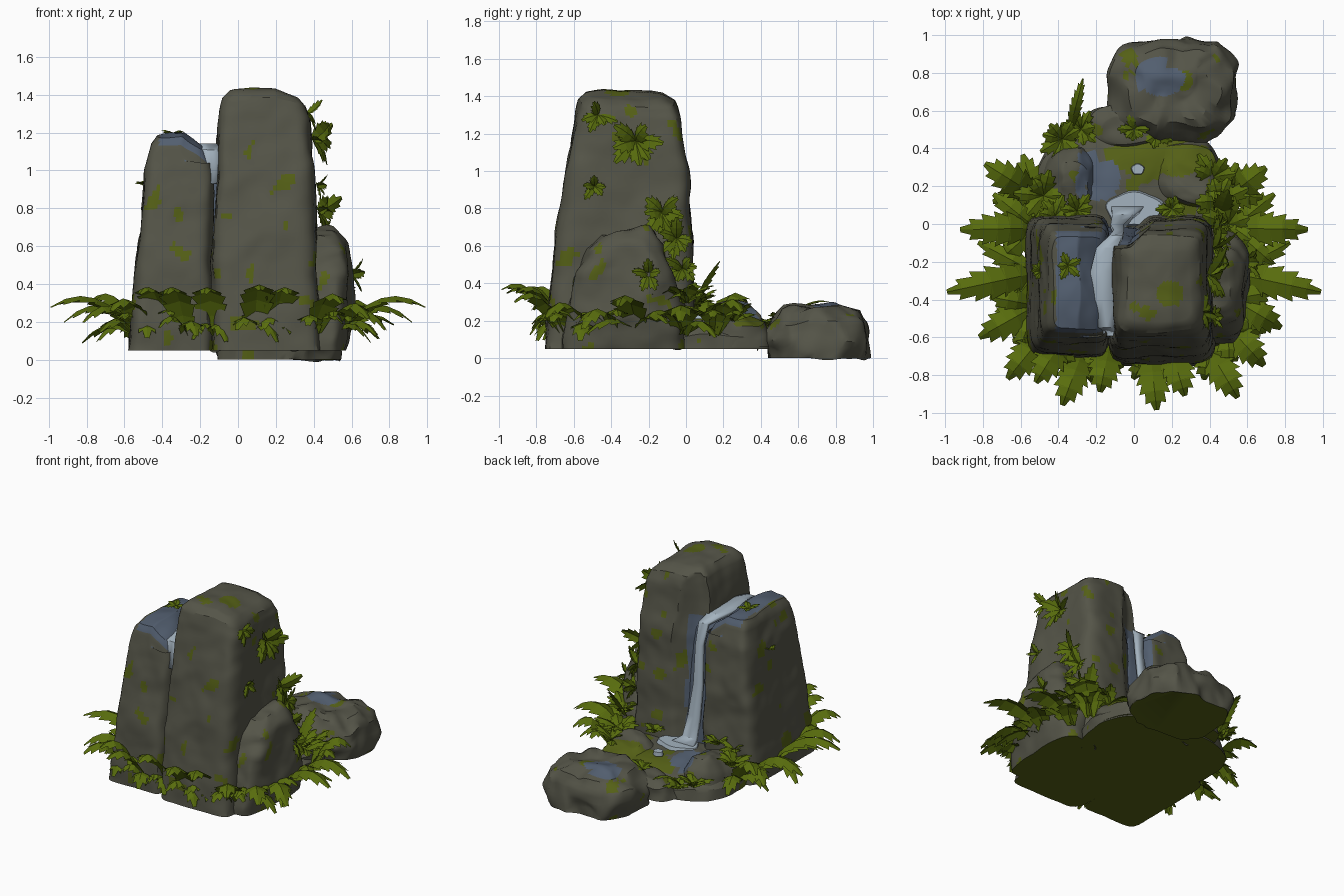
import bpy, bmesh, math, random
from mathutils import Vector, noise

if "Cube" in bpy.data.objects:
    bpy.data.objects.remove(bpy.data.objects["Cube"])

random.seed(4)


def mat(name, r, g, b):
    m = bpy.data.materials.new(name)
    m.diffuse_color = (r, g, b, 1)
    m.use_nodes = True
    m.node_tree.nodes["Principled BSDF"].inputs["Base Color"].default_value = m.diffuse_color
    return m


ROCK, MOSS, WET, WATER, LEAF = 0, 1, 2, 3, 4
MATS = [mat("grey_rock", .09, .09, .065), mat("moss_green", .09, .117, .008),
        mat("wet_rock", .085, .113, .16), mat("water", .37, .45, .52),
        mat("leaf_green", .098, .152, .004)]


def finish(bm, name, smooth=32):
    me = bpy.data.meshes.new(name)
    bm.to_mesh(me)
    bm.free()
    for m in MATS:
        me.materials.append(m)
    ob = bpy.data.objects.new(name, me)
    bpy.context.collection.objects.link(ob)
    if smooth:
        bpy.ops.object.select_all(action='DESELECT')
        ob.select_set(True)
        bpy.context.view_layer.objects.active = ob
        bpy.ops.object.shade_smooth_by_angle(angle=math.radians(smooth))
    return ob


def rock(name, rings, n=4, amp=.02, freq=4, rule=None, tweak=None, sides=88, moss=.46):
    """Loft of rounded rectangles (z, x0, x1, y0, y1), roughened, coloured by rule."""
    levels = []
    for a, b in zip(rings, rings[1:]):
        k = max(1, math.ceil((b[0] - a[0]) / .025))
        levels += [[p + (q - p) * i / k for p, q in zip(a, b)] for i in range(k)]
    levels.append(rings[-1])
    z, x0, x1, y0, y1 = rings[-1]
    for s in (.9, .8, .7, .6, .5, .4, .3, .2, .1, .03):          # closing rings on top
        cx, cy, hx, hy = (x0 + x1) / 2, (y0 + y1) / 2, (x1 - x0) / 2 * s, (y1 - y0) / 2 * s
        levels.append((z + .015 * (1 - s * s), cx - hx, cx + hx, cy - hy, cy + hy))
    bm = bmesh.new()
    loops = []
    for li, (z, x0, x1, y0, y1) in enumerate(levels):
        loop = []
        for i in range(sides):
            a = 2 * math.pi * i / sides
            c, s = math.cos(a), math.sin(a)
            r = (abs(c) ** n + abs(s) ** n) ** (-1 / n)
            v = Vector(((x0 + x1) / 2 + c * r * (x1 - x0) / 2,
                        (y0 + y1) / 2 + s * r * (y1 - y0) / 2, z))
            if tweak:
                v = tweak(v)
            v += noise.noise_vector(v * freq) * amp + noise.noise_vector(v * 11) * amp * .3
            if li == 0:
                v.z = z
            loop.append(bm.verts.new(v))
        loops.append(loop)
    for a, b in zip(loops, loops[1:]):
        for i in range(sides):
            j = (i + 1) % sides
            bm.faces.new((a[i], a[j], b[j], b[i]))
    bm.faces.new(loops[-1])
    bm.faces.new(loops[0][::-1])
    bm.normal_update()
    for f in bm.faces:
        c = f.calc_center_median()
        if f.normal.z < -.9 or noise.noise(c * 8 + Vector((3, 1, 7))) > moss:
            f.material_index = MOSS
        if rule and f.normal.z > -.9:
            k = rule(c, f.normal)
            if k is not None:
                f.material_index = k
    return finish(bm, name)


# Tall rock columns
def notch(v):                                  # bevelled groove for the waterfall
    v.y = min(v.y, -.03 - .07 * v.z + max(0, v.x + .03) * .8)
    if v.z > 1.25 and v.x > .2:                # worn right shoulder
        v.z -= (v.x - .2) * (v.z - 1.25) * 2
    return v


def tall_rule(c, n):
    if c.x < .02 and c.y > -.18 and c.z < 1.1 and n.y > -.3:
        return WET
    if n.z > .6 and (c.x - .19) ** 2 + (c.y + .37) ** 2 < .005:
        return MOSS


rock("tall_column", [(.05, -.14, .44, -.76, .04), (.65, -.135, .415, -.695, .03),
                     (1.0, -.12, .395, -.64, .005), (1.3, -.09, .37, -.59, -.04),
                     (1.38, -.075, .35, -.57, -.07), (1.415, -.04, .31, -.53, -.13)],
     n=8, tweak=notch, rule=tall_rule)


def slope(v):                                  # top dips toward the stream
    if v.z > 1.05 and v.x > -.29:
        v.z -= (v.x + .29) * .75
    return v


rock("short_column", [(.05, -.58, -.14, -.71, .05), (.6, -.53, -.14, -.67, .03),
                      (1.0, -.49, -.14, -.605, .0), (1.14, -.46, -.145, -.57, -.03),
                      (1.18, -.43, -.16, -.55, -.06)], n=8, tweak=slope,
     rule=lambda c, n: WET if n.z > .35 and c.x > -.41 and c.z > 1
     or n.x > .5 and c.y > -.2 and c.z > .15 else None)

rock("fall_wall", [(.05, -.22, .06, -.45, .0), (.6, -.21, .05, -.45, -.04),
                   (1.02, -.2, .0, -.45, -.09), (1.09, -.19, -.02, -.45, -.12)],
     n=6, amp=.01, rule=lambda c, n: WET)

# Rocks leaning at the foot of the columns
rock("side_rock", [(.05, .25, .57, -.65, -.02), (.25, .25, .59, -.64, -.02),
                   (.45, .26, .6, -.6, -.06), (.6, .28, .56, -.55, -.1),
                   (.68, .3, .5, -.48, -.18)], n=3.2, amp=.045)
rock("pool_ground", [(.05, -.53, .47, -.2, .52), (.12, -.53, .47, -.2, .51),
                     (.17, -.49, .43, -.2, .47), (.205, -.4, .36, -.18, .36)],
     n=2.7, amp=.03, sides=120, moss=.35,
     rule=lambda c, n: WET if (c.x + .19) ** 2 + (c.y - .24) ** 2 < .014 else
     (MOSS if ((c.x - .12) / .31) ** 2 + ((c.y - .36) / .14) ** 2
      < 1 + noise.noise(c * 9) and n.z > .4 else None))
rock("left_bank_rock", [(.06, -.5, -.19, .03, .44), (.2, -.49, -.2, .04, .42),
                        (.28, -.44, -.23, .09, .36), (.31, -.38, -.26, .14, .3)],
     n=2.6, amp=.05, rule=lambda c, n: WET if n.x > .3 and c.x > -.31 and c.y < .38 else None)
rock("right_bank_rock", [(.06, .08, .46, .05, .44), (.18, .1, .45, .06, .42),
                         (.24, .18, .4, .1, .34)], n=2.4, amp=.05,
     rule=lambda c, n: MOSS if n.z > .6 and c.y > .24 + .1 * noise.noise(c * 9) else None)
rock("link_rock", [(.06, -.27, .14, .38, .62), (.15, -.25, .14, .39, .61),
                   (.2, -.17, .1, .43, .55)], n=2.8, amp=.05)
rock("back_boulder", [(0, -.1, .52, .46, .965), (.1, -.11, .555, .45, .975),
                      (.18, -.1, .54, .46, .96), (.25, -.04, .47, .52, .92),
                      (.285, .05, .36, .6, .84)], n=3.2, amp=.055, freq=6,
     rule=lambda c, n: WET if ((c.x - .13) / .13) ** 2 + ((c.y - .78) / .1) ** 2
     < 1 + noise.noise(c * 7) * .6 and n.z > .4 else
     (MOSS if (c.x - .26) ** 2 + (c.y - .76) ** 2 < .003 or
      (c.x + .02) ** 2 + (c.y - .88) ** 2 < .002 else None))


# Stream and waterfall: ribbon of (x, y, z, half width)
path = [(-.135, -.58, .93, .025), (-.145, -.54, 1.1, .045), (-.165, -.4, 1.13, .065),
        (-.165, -.25, 1.13, .065), (-.145, -.13, 1.12, .055), (-.095, -.07, 1.07, .035),
        (-.08, -.045, .92, .028), (-.09, -.015, .65, .034), (-.075, .01, .42, .045),
        (-.06, .04, .27, .055), (-.03, .09, .225, .09)]
bm = bmesh.new()
rows = [[bm.verts.new((x + s * w, y, z)) for s in (-1, 0, 1)] for x, y, z, w in path]
for a, b in zip(rows, rows[1:]):
    for i in (0, 1):
        bm.faces.new((a[i], a[i + 1], b[i + 1], b[i])).material_index = WATER
fall = finish(bm, "waterfall")
mod = fall.modifiers.new("thickness", 'SOLIDIFY')
mod.thickness, mod.offset = .025, 0


def puddle(name, cx, cy, z, rx, ry):
    bm = bmesh.new()
    bmesh.ops.create_cone(bm, cap_ends=True, segments=32, radius1=1, radius2=.9, depth=1)
    for v in bm.verts:
        k = 1 + .05 * math.sin(5 * math.atan2(v.co.y, v.co.x))
        v.co = Vector((cx + v.co.x * rx * k, cy + v.co.y * ry * k, z + v.co.z * .03))
    for f in bm.faces:
        f.material_index = WATER
    finish(bm, name)


puddle("splash_pool", .0, .08, .225, .16, .095)
puddle("splash_drop", .02, .29, .235, .035, .03)


# Plants: serrated, folded, arching leaves
def leaf(bm, a, b, w, arch, teeth=5):
    a, b = Vector(a), Vector(b)
    d = b - a
    side = d.cross(Vector((0, 0, 1)))
    side = side.normalized() if side.length > 1e-4 else Vector((1, 0, 0))

    def at(t):
        return a + d * t + Vector((0, 0, arch * 4 * t * (1 - t)))

    def wid(t):
        return w * math.sin(math.pi * min(1, .15 + .85 * t)) ** .8 if t < 1 else 0
    mids = [bm.verts.new(at(i / teeth)) for i in range(teeth + 1)]
    for s in (-1, 1):
        for i in range(teeth):
            t0, t1 = i / teeth, (i + 1.3) / teeth
            off = lambda t, k: at(t) + side * s * k - Vector((0, 0, .4 * k))
            p = bm.verts.new(off(t0, .65 * wid(t0)))
            q = bm.verts.new(off(min(t1, 1), wid((i + .8) / teeth)))
            f = (mids[i], p, q, mids[i + 1])
            bm.faces.new(f if s > 0 else f[::-1]).material_index = LEAF


# Ring of ferns round the base, given by leaf tips (x, y, z)
tips = [(-.79, .32, .3), (-.92, -.03, .2), (-.99, -.36, .28), (-.82, -.6, .2),
        (-.67, -.82, .26), (-.38, -.96, .35), (-.18, -.89, .35), (-.52, -.84, .35),
        (.7, .3, .25), (.92, -.03, .2), (.99, -.36, .28), (.78, -.55, .16),
        (.69, -.75, .22), (.55, -.92, .3), (.27, -.91, .35), (.12, -.985, .37)]
bm = bmesh.new()
for x, y, z in tips:
    # root on the rock foot, clamped to its outline
    root = Vector((max(-.52, min(.52, x * .72)), max(-.68, min(.15, y * .72)), .13))
    tip = Vector((x, y, z))
    leaf(bm, root, tip, .095, .12, 6)
    for s in (-1, 1):                          # lower, shorter companions
        d = (tip - root) * (.55 if y < -.8 else .72)
        c, sn = math.cos(.7 * s), math.sin(.7 * s)
        e = Vector((d.x * c - d.y * sn, d.x * sn + d.y * c, random.uniform(-.05, .12)))
        leaf(bm, root, root + e, .07, .08, 5)
finish(bm, "base_ferns", 0)


def bush(bm, pos, n, size, out=(0, 0), lift=.3):
    """Small tuft of leaves, biased toward the direction out."""
    p = Vector(pos)
    for i in range(n):
        a = 2 * math.pi * (i + random.random() * .6) / n
        d = Vector((math.cos(a) + out[0], math.sin(a) + out[1],
                    lift + random.uniform(-.3, .3))).normalized()
        leaf(bm, p, p + d * size * random.uniform(.7, 1.1), size * .33, size * .15, 4)


# Low plants along the bank and behind the columns
bm = bmesh.new()
for x, y, z, s in [(-.38, .45, .16, .14), (-.28, .5, .14, .12), (.0, .5, .2, .09),
                   (.12, .47, .17, .1), (.45, .12, .22, .17), (.5, .0, .3, .17),
                   (.42, .25, .2, .14), (-.48, .15, .22, .16), (-.42, .04, .28, .12),
                   (.52, -.12, .3, .16), (-.3, .07, .3, .11), (.2, .08, .26, .1)]:
    bush(bm, (x, y, z), 7, s, lift=.5)
leaf(bm, (-.34, .5, .15), (-.27, .77, .3), .035, .06, 7)
leaf(bm, (.45, .05, .3), (.5, .18, .52), .06, .02, 6)
finish(bm, "bank_plants", 0)

# Creepers on the column faces: hanging leaves spread flat against the rock
bm = bmesh.new()
for x, y, z, s, n in [(.37, -.47, 1.3, .1, 5), (.4, -.27, 1.16, .17, 7),
                      (.42, -.49, .92, .08, 5), (.43, -.13, .78, .15, 7),
                      (.43, -.05, .64, .12, 6), (.43, -.02, .48, .12, 6),
                      (.6, -.2, .45, .1, 5)]:
    for i in range(n):
        p = Vector((x, y, z))
        a = 2 * math.pi * (i + .5 * random.random()) / n
        d = Vector((random.uniform(.2, .8), math.cos(a), math.sin(a) - .35)).normalized()
        q = p + d * s * random.uniform(.7, 1.15)
        tmp = bmesh.new()                      # tilt each blade to face outward
        leaf(tmp, (0, 0, 0), ((q - p).length, 0, 0), s * .33, s * .1, 4)
        ax = (q - p).normalized()
        up = (Vector((1, 0, .5)) - ax * ax.dot(Vector((1, 0, .5)))).normalized()
        ay = up.cross(ax)
        for f in tmp.faces:
            vs = [bm.verts.new(p + ax * v.co.x + ay * v.co.y + up * v.co.z) for v in f.verts]
            bm.faces.new(vs).material_index = LEAF
        tmp.free()
for p, s, o in [((-.35, -.22, 1.19), .08, (0, 0)), ((-.49, -.25, .92), .06, (-1, 0))]:
    bush(bm, p, 5, s, o, .3)
finish(bm, "creepers", 0)
